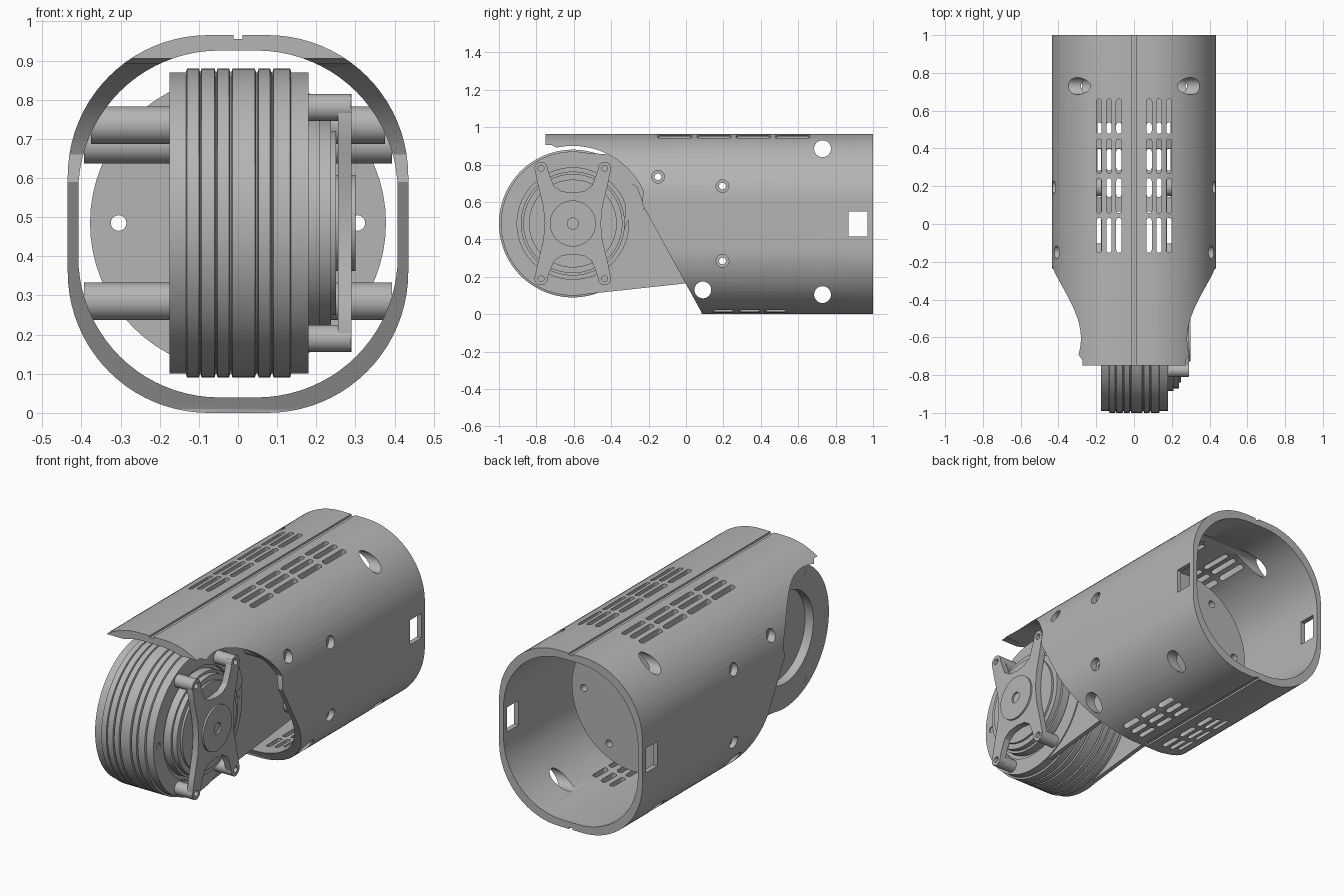
import bpy, bmesh
from math import sin, cos, pi, radians
from mathutils import Vector

cube = bpy.data.objects.get("Cube")
if cube:
    bpy.data.objects.remove(cube)

grey = bpy.data.materials.new("satin grey")
grey.use_nodes = True
grey.diffuse_color = (0.46, 0.46, 0.46, 1)
grey.node_tree.nodes["Principled BSDF"].inputs["Base Color"].default_value = (0.46, 0.46, 0.46, 1)

CY, CZ = -0.605, 0.485      # drum axis
MID = 0.4825                # shell centre height


def place(axis, u, v, w):
    return {"x": (w, u, v), "y": (u, w, v), "z": (u, v, w)}[axis]


def prism(bm, pts, axis, a, b):
    """Extrude a 2D outline along an axis."""
    lo = [bm.verts.new(place(axis, u, v, a)) for u, v in pts]
    hi = [bm.verts.new(place(axis, u, v, b)) for u, v in pts]
    n = len(pts)
    faces = [bm.faces.new(lo), bm.faces.new(hi)]
    for i in range(n):
        j = (i + 1) % n
        faces.append(bm.faces.new((lo[i], lo[j], hi[j], hi[i])))
    bmesh.ops.recalc_face_normals(bm, faces=faces)


def arc(u, v, r, start, end, n):
    return [(u + r * cos(radians(start + (end - start) * i / n)),
             v + r * sin(radians(start + (end - start) * i / n))) for i in range(n + 1)]


def circle(u, v, r, n=32):
    return arc(u, v, r, 0, 360, n)[:-1]


def rect(u0, u1, v0, v1):
    return [(u0, v0), (u1, v0), (u1, v1), (u0, v1)]


def rounded(half_w, half_h, r):
    pts = []
    for k, (sx, sz) in enumerate([(1, 1), (-1, 1), (-1, -1), (1, -1)]):
        pts += arc(sx * (half_w - r), MID + sz * (half_h - r), r, 90 * k, 90 * k + 90, 20)
    return pts


def slot(x, y, length, r=0.014):
    h = length / 2 - r
    return arc(x, y + h, r, 0, 180, 8) + arc(x, y - h, r, 180, 360, 8)


def make(name, bm):
    mesh = bpy.data.meshes.new(name)
    bm.to_mesh(mesh)
    bm.free()
    ob = bpy.data.objects.new(name, mesh)
    bpy.context.collection.objects.link(ob)
    mesh.materials.append(grey)
    return ob


def solid(name, pts, axis, a, b):
    bm = bmesh.new()
    prism(bm, pts, axis, a, b)
    return make(name, bm)


def cut(ob, pieces):
    """Subtract a set of separate prisms from an object."""
    bm = bmesh.new()
    for p in pieces:
        prism(bm, *p)
    tool = make("cutter", bm)
    mod = ob.modifiers.new("cut", "BOOLEAN")
    mod.operation, mod.solver, mod.object = "DIFFERENCE", "EXACT", tool
    bpy.context.view_layer.update()
    dg = bpy.context.evaluated_depsgraph_get()
    mesh = bpy.data.meshes.new_from_object(ob.evaluated_get(dg))
    ob.modifiers.clear()
    ob.data = mesh
    bpy.data.objects.remove(tool)


# Tubular shell: hollow, then openings
shell = solid("shell", rounded(0.435, 0.4825, 0.36), "y", -0.75, 1.0)
cut(shell, [(rounded(0.408, 0.443, 0.36), "y", -1, 1.2)])
clearance = ([(-0.9, -0.1), (-0.9, 0.905), (-0.72, 0.905)]
             + arc(CY, CZ, 0.415, 102, 25, 24) + [(-0.235, 0.59), (0.083, 0.01), (0.087, -0.1)])
posts = [(-0.15, 0.735, 0.375), (0.195, 0.685, 0.393), (0.195, 0.285, 0.393)]
openings = [(clearance, "x", -0.7, 0.7),
            (rect(-0.012, 0.012, -0.9, 1.1), "z", 0.955, 1.1),
            (rect(-0.012, 0.012, 0.1, 1.1), "z", -0.1, 0.01),
            (rect(0.87, 0.97, 0.415, 0.55), "x", -0.7, 0.7)]
for y, z in [(0.73, 0.885), (0.73, 0.105), (0.09, 0.13)]:
    openings.append((circle(y, z, 0.045), "x", -0.7, 0.7))
for y, z, _ in posts:
    openings.append((circle(y, z, 0.034), "x", -0.7, 0.7))
for x in (-0.185, -0.132, -0.08, 0.08, 0.132, 0.185):
    for y in (0.57, 0.36, 0.15, -0.06):
        openings.append((slot(x, y, 0.185), "z", 0.85, 1.1))
    for y in (0.48, 0.34, 0.20):
        openings.append((slot(x, y, 0.115), "z", -0.1, 0.07))
cut(shell, openings)

# Hollow screw posts between the arm plates and the shell
for side, label in ((1, "left"), (-1, "right")):
    for i, (y, z, end) in enumerate(posts):
        post = solid(f"{label}_screw_post_{i + 1}", circle(y, z, 0.048), "x", side * 0.172, side * end)
        cut(post, [(circle(y, z, 0.018), "x", -0.7, 0.7)])

# Arm plates from the drum back to the bulkhead
outline = arc(CY, CZ, 0.383, 84, 276, 40) + [(0.0, 0.165), (0.41, 0.21), (0.41, 0.76), (-0.1, 0.83)]
for side, label in ((1, "left"), (-1, "right")):
    plate = solid(f"{label}_arm_plate", outline, "x", side * 0.15, side * 0.174)
    cut(plate, [(circle(y, z, 0.018), "x", -0.7, 0.7) for y, z, _ in posts]
        + [(circle(CY, CZ, 0.32, 64), "x", -0.7, 0.7)])

# Round bulkhead inside the shell
bulkhead = solid("bulkhead", circle(0, CZ, 0.378, 64), "y", 0.40, 0.45)
holes = [(circle(0, CZ, 0.05), "y", 0.3, 0.6)]
for k in range(6):
    a = k * pi / 3
    holes.append((circle(0.305 * cos(a), CZ + 0.305 * sin(a), 0.02, 20), "y", 0.3, 0.6))
cut(bulkhead, holes)

# Ribbed drum, turned about the x axis
profile = [(-0.125, 0), (-0.125, 0.25), (-0.175, 0.25), (-0.175, 0.385)]
for a, b in [(-0.13, -0.10), (-0.093, -0.06), (-0.052, -0.023),
             (-0.014, 0.043), (0.053, 0.082), (0.091, 0.133)]:
    profile += [(a - 0.003, 0.385), (a, 0.395), (b, 0.395), (b + 0.003, 0.385)]
profile += [(0.18, 0.385), (0.18, 0.298), (0.165, 0.298), (0.165, 0.278), (0.21, 0.278),
            (0.21, 0.265), (0.238, 0.265), (0.238, 0.235), (0.25, 0.235), (0.25, 0)]
bm = bmesh.new()
verts = [bm.verts.new((x, CY, CZ + r)) for x, r in profile]
edges = [bm.edges.new(pair) for pair in zip(verts, verts[1:])]
bmesh.ops.spin(bm, geom=verts + edges, cent=(0, CY, CZ), axis=(1, 0, 0),
               angle=2 * pi, steps=96, use_duplicate=False)
bmesh.ops.remove_doubles(bm, verts=bm.verts, dist=0.0005)
bmesh.ops.recalc_face_normals(bm, faces=bm.faces)
drum = make("ribbed_drum", bm)
cut(drum, [(circle(CY + 0.34 * cos(k * pi / 3), CZ + 0.34 * sin(k * pi / 3), 0.016, 20), "x", -0.4, 0.4)
           for k in range(6)])

# Cable cover behind the drum face
solid("cable_cover", [(-0.32, 0.72), (-0.26, 0.68), (-0.22, 0.57), (-0.235, 0.545),
                      (-0.31, 0.5), (-0.33, 0.45)], "x", 0.17, 0.184)

# Four-legged bracket with hub over the drum face
quarter = [(0.15, 0), (0.158, 0.09), (0.185, 0.2), (0.203, 0.285), (0.195, 0.318), (0.17, 0.33),
           (0.143, 0.318), (0.125, 0.26), (0.1, 0.2), (0.06, 0.172), (0, 0.165)]
half = quarter + [(-u, v) for u, v in reversed(quarter[:-1])]
ring = half + [(-u, -v) for u, v in half[1:-1]]
bracket = solid("bracket", [(CY + u, CZ + v) for u, v in ring], "x", 0.255, 0.29)
feet = [(CY + sy * 0.17, CZ + sz * 0.295) for sy in (1, -1) for sz in (1, -1)]
cut(bracket, [(circle(y, z, 0.016, 20), "x", 0.1, 0.4) for y, z in feet])
for i, (y, z) in enumerate(feet):
    foot = solid(f"bracket_foot_{i + 1}", circle(y, z, 0.035), "x", 0.178, 0.289)
    cut(foot, [(circle(y, z, 0.016, 20), "x", 0.1, 0.4)])
hub = solid("bracket_hub", circle(CY, CZ, 0.123, 48), "x", 0.24, 0.3)
cut(hub, [(circle(CY, CZ, 0.03), "x", 0.26, 0.4)])

# Smooth round surfaces, keep edges sharp
bpy.ops.object.select_all(action="DESELECT")
for ob in bpy.context.collection.objects:
    if ob.type == "MESH" and ob.data.materials and ob.data.materials[0] == grey:
        ob.select_set(True)
        bpy.context.view_layer.objects.active = ob
bpy.ops.object.shade_smooth_by_angle(angle=radians(30))
